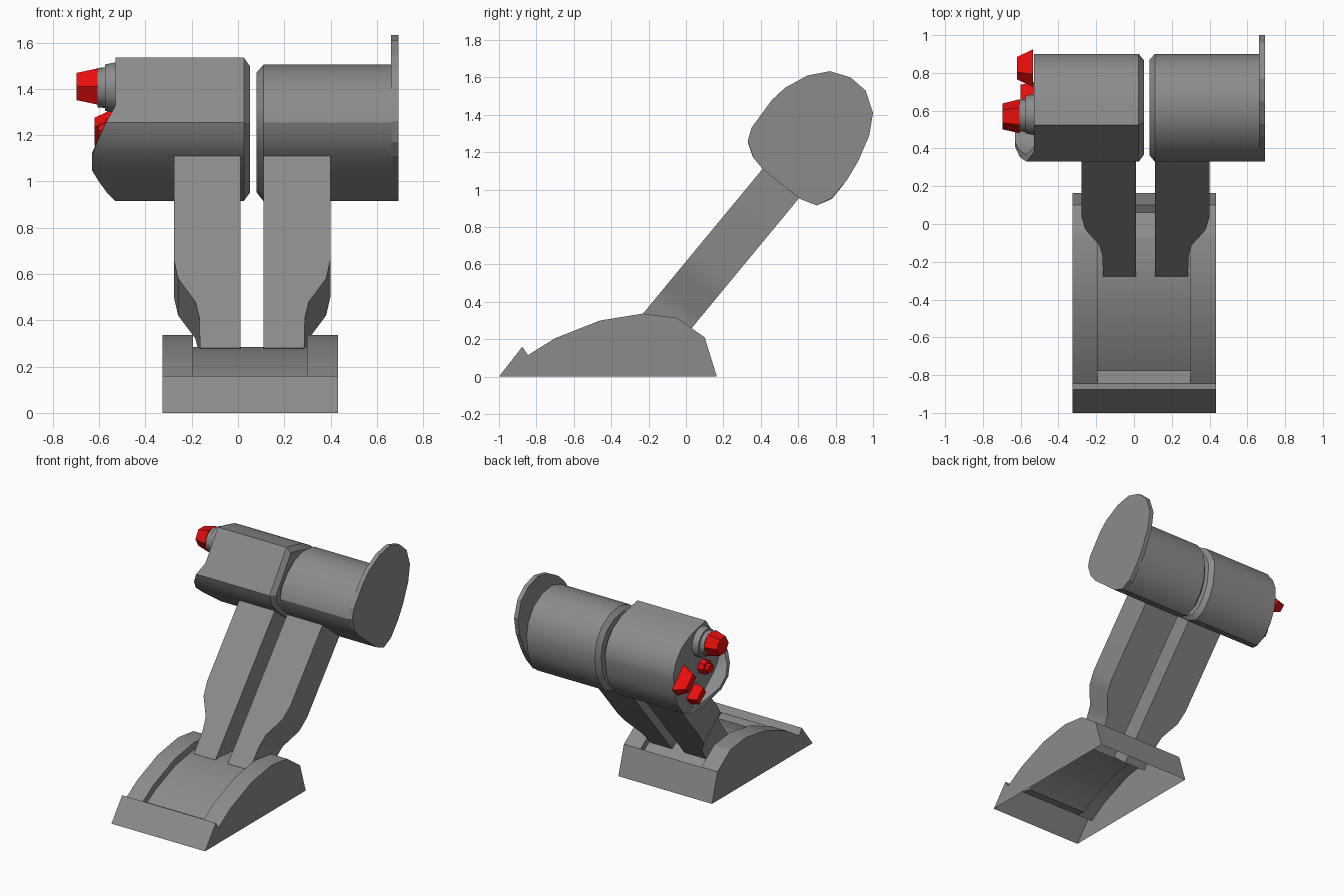
import bpy, bmesh, math
from mathutils import Vector, Matrix

if "Cube" in bpy.data.objects:
    bpy.data.objects.remove(bpy.data.objects["Cube"])


def material(name, rgb):
    m = bpy.data.materials.new(name)
    m.diffuse_color = (*rgb, 1)
    m.use_nodes = True
    m.node_tree.nodes["Principled BSDF"].inputs["Base Color"].default_value = m.diffuse_color
    return m


red = material("red", (0.8, 0.004, 0.004))
grey = material("dark_grey", (0.26, 0.26, 0.26))


def finish(name, bm, smooth=None, mat=grey):
    bmesh.ops.recalc_face_normals(bm, faces=bm.faces)
    me = bpy.data.meshes.new(name)
    bm.to_mesh(me)
    bm.free()
    me.materials.append(mat)
    ob = bpy.data.objects.new(name, me)
    bpy.context.collection.objects.link(ob)
    if smooth:
        bpy.ops.object.select_all(action='DESELECT')
        ob.select_set(True)
        bpy.context.view_layer.objects.active = ob
        bpy.ops.object.shade_smooth_by_angle(angle=math.radians(smooth))
    return ob


def loft(bm, rings, closed=True, caps=True):
    """Bridge successive rings of points, optionally capping both ends."""
    rows = [[bm.verts.new(p) for p in r] for r in rings]
    n = len(rows[0])
    for a, b in zip(rows, rows[1:]):
        for i in range(n if closed else n - 1):
            j = (i + 1) % n
            bm.faces.new((a[i], a[j], b[j], b[i]))
    if caps:
        bm.faces.new(rows[0])
        bm.faces.new(rows[-1])


def ring(profile, x, scale=1.0, c=(0.63, 1.22)):
    return [(x, c[0] + (y - c[0]) * scale, c[1] + (z - c[1]) * scale) for y, z in profile]


# Base: open-bottomed shell with two curved rails and a sunken middle
outer = [(-1, 0), (-0.875, 0.16), (-0.845, 0.115), (-0.70, 0.205), (-0.46, 0.30),
         (-0.23, 0.337), (-0.05, 0.315), (0.10, 0.21), (0.165, 0)]
sunk = [(-0.845, 0.115), (-0.775, 0.105), (-0.68, 0.16), (-0.45, 0.25),
        (-0.23, 0.285), (-0.07, 0.268), (0.06, 0.185), (0.10, 0.21)]
X0, X1, X2, X3 = -0.326, -0.194, 0.298, 0.433
bm = bmesh.new()
for x in (X0, X3):
    bm.faces.new([bm.verts.new(p) for p in ring(outer, x)])
for a, b in ((X0, X1), (X2, X3)):
    loft(bm, [ring(outer, a), ring(outer, b)], closed=False, caps=False)
for part in (outer[:3], outer[7:], sunk):
    loft(bm, [ring(part, X1), ring(part, X2)], closed=False, caps=False)
for x in (X1, X2):
    bm.faces.new([bm.verts.new(p) for p in ring(outer[2:8] + sunk[-2:0:-1], x)])
bmesh.ops.remove_doubles(bm, verts=bm.verts, dist=0.0005)
finish("base", bm, 25)

# Arms: mirrored pair, narrowed on the outside near the base
along = Vector((0, 0.637, 0.771))
across = Vector((0, 0.771, -0.637)) * 0.25
start = Vector((0, -0.277, 0.28))
arm = [(0.05, 0), (0.05, 1.1), (0.338, 1.1), (0.338, 0.493), (0.32, 0.39),
       (0.245, 0.26), (0.228, 0.169), (0.225, 0)]
for name, side in (("left_arm", -1), ("right_arm", 1)):
    bm = bmesh.new()
    front = [Vector((0.061 + side * w, 0, 0)) + start + along * s for w, s in arm]
    loft(bm, [front, [p + across for p in front]])
    finish(name, bm, 25)

# Grips: shared lower outline, rounded right grip and flat-fronted left grip
lower = [(0.90, 1.24), (0.885, 1.12), (0.845, 1.03), (0.78, 0.95), (0.70, 0.915),
         (0.61, 0.95), (0.41, 1.11), (0.355, 1.18), (0.33, 1.255)]
right_grip = lower + [(0.35, 1.33), (0.42, 1.415), (0.50, 1.475), (0.60, 1.505),
                      (0.72, 1.49), (0.82, 1.43), (0.88, 1.34)]
left_grip = lower + [(0.525, 1.535), (0.62, 1.517), (0.72, 1.49), (0.81, 1.44),
                     (0.87, 1.365), (0.90, 1.29)]
for name, prof, xs in (("right_grip", right_grip, (0.081, 0.11, 0.665)),
                       ("left_grip", left_grip, (0.052, 0.025, -0.53))):
    bm = bmesh.new()
    loft(bm, [ring(prof, xs[0], 0.88), ring(prof, xs[1]), ring(prof, xs[2])])
    finish(name, bm, 33)

# End flange on the right grip
flange = [(0.33, 1.26), (0.35, 1.33), (0.46, 1.48), (0.53, 1.545), (0.65, 1.61),
          (0.77, 1.633), (0.88, 1.60), (0.96, 1.53), (1.0, 1.41), (0.98, 1.29),
          (0.92, 1.15), (0.86, 1.05), (0.78, 0.955), (0.70, 0.915), (0.61, 0.95),
          (0.41, 1.11), (0.36, 1.17)]
bm = bmesh.new()
loft(bm, [ring(flange, 0.662), ring(flange, 0.694)])
finish("end_flange", bm)

# Guard lip continuing the front of the left grip past its end face
lip = [(0.38, 1.326, -0.53), (0.33, 1.255, -0.57), (0.355, 1.18, -0.605),
       (0.41, 1.11, -0.63), (0.49, 1.046, -0.63), (0.55, 0.998, -0.60),
       (0.61, 0.95, -0.565), (0.70, 0.915, -0.53)]
bm = bmesh.new()
sections = []
for y, z, x in lip:
    iy, iz = y + (0.63 - y) * 0.12, z + (1.22 - z) * 0.12
    sections.append([(-0.52, y, z), (x, y, z), (x, iy, iz), (-0.52, iy, iz)])
loft(bm, sections)
finish("guard_lip", bm, 25)


def knob(name, pos, r1, r2, depth, sides, mat=grey, stretch=(1, 1), tilt=0, spin=0):
    """Tapered stud pointing to -x; stretch is (y, z), tilt turns it about x."""
    bm = bmesh.new()
    bmesh.ops.create_cone(bm, cap_ends=True, segments=sides, radius1=r1, radius2=r2, depth=depth)
    m = (Matrix.Translation(pos) @ Matrix.Rotation(tilt, 4, 'X')
         @ Matrix.Diagonal((1, stretch[0], stretch[1], 1))
         @ Matrix.Rotation(-math.pi / 2, 4, 'Y') @ Matrix.Rotation(spin, 4, 'Z'))
    bmesh.ops.transform(bm, matrix=m, verts=bm.verts)
    finish(name, bm, 33 if sides > 8 else None, mat)


# Rotary knob on its stepped collar
knob("knob_collar", (-0.55, 0.58, 1.405), 0.11, 0.1, 0.05, 16)
knob("knob_neck", (-0.588, 0.575, 1.405), 0.088, 0.085, 0.036, 16)
knob("rotary_knob", (-0.652, 0.57, 1.41), 0.09, 0.068, 0.09, 6, red)

# Red switches on the end face
q = math.pi / 4
knob("rocker_switch", (-0.577, 0.825, 1.215), 0.1, 0.06, 0.085, 4, red, (1.35, 0.65), -0.8, q)
knob("slide_switch", (-0.565, 0.68, 1.06), 0.075, 0.06, 0.07, 4, red, (1.2, 0.65), -0.65, q)
knob("button_base", (-0.55, 0.57, 1.22), 0.052, 0.052, 0.05, 8, red)
knob("button_cap", (-0.583, 0.57, 1.22), 0.036, 0.03, 0.04, 8, red)
